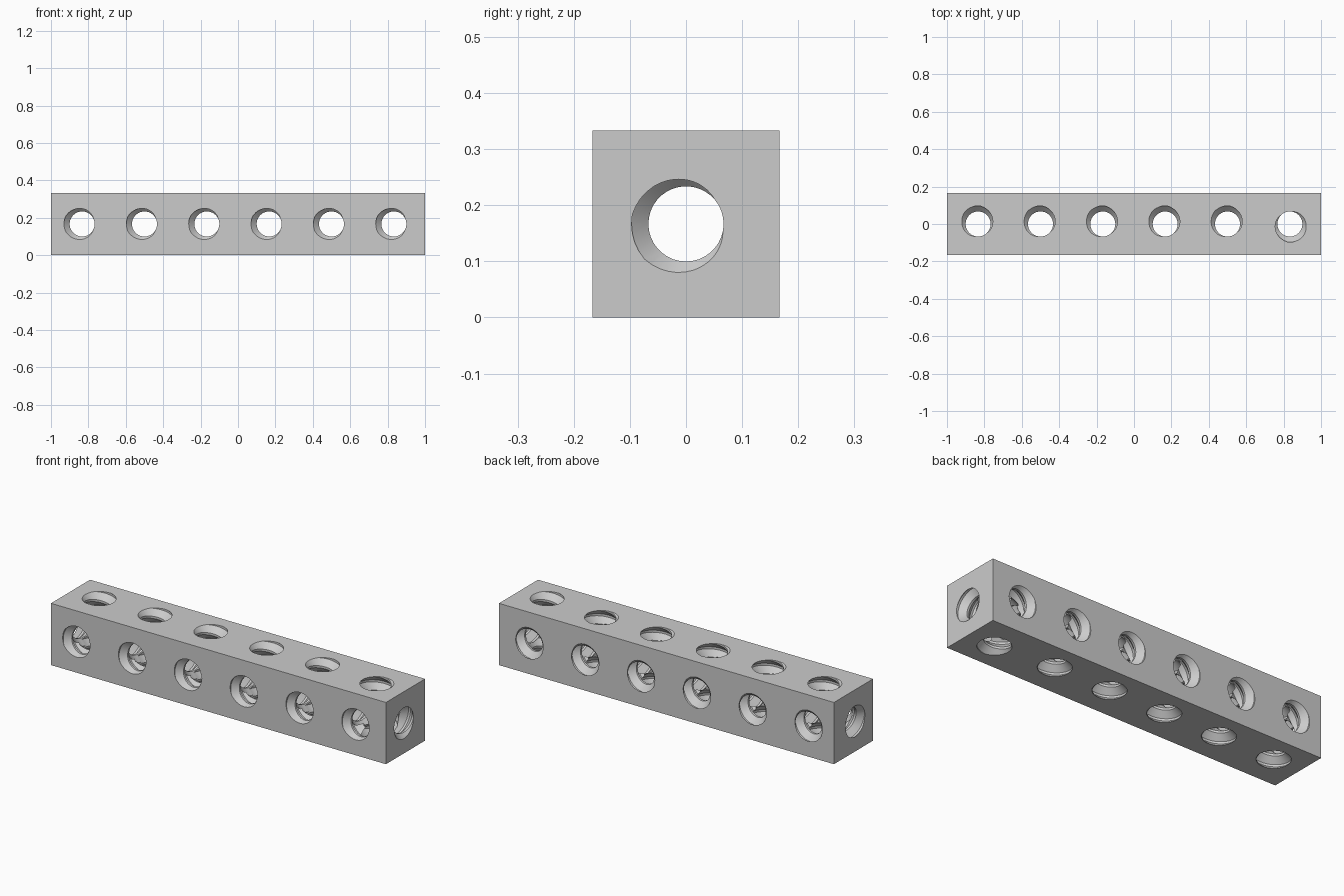
import bpy, bmesh
from math import pi, cos, sin, radians

if "Cube" in bpy.data.objects:
    bpy.data.objects.remove(bpy.data.objects["Cube"], do_unlink=True)

CELL = 1 / 3
COUNT = 6
PITCH = CELL / 4
SEGS = 36
MINOR, MAJOR = 0.067, 0.097
# One thread tooth: (height in pitches, radius)
TOOTH = [(-0.07, MINOR), (0.07, MINOR), (0.43, MAJOR), (0.57, MAJOR)]
K = len(TOOTH)


def add_rod(bm, place, half, face, groove_deg):
    """Threaded rod along t; its groove meets the plane t=face at groove_deg."""
    shift = (face - PITCH * (0.5 + groove_deg / 360)) % PITCH
    first = -int(half / PITCH) - 3
    rows = 2 * -first * K
    grid = []
    for m in range(rows + K):
        height, radius = TOOTH[m % K]
        row = []
        for i in range(SEGS):
            a = 2 * pi * i / SEGS
            t = (first + m // K + height + i / SEGS) * PITCH + shift
            row.append(bm.verts.new(place(radius * cos(a), radius * sin(a), t)))
        grid.append(row)

    def vert(m, i):
        # The last column joins the first one a full turn higher
        return grid[m][i] if i < SEGS else grid[m + K][0]

    last = rows - 1
    for m in range(last):
        for i in range(SEGS):
            bm.faces.new((vert(m, i), vert(m, i + 1), vert(m + 1, i + 1), vert(m + 1, i)))
    # Close both ends with a fan around the axis
    for m, t in ((0, first * PITCH), (last, (first + rows / K) * PITCH)):
        rim = [vert(m, i) for i in range(SEGS + 1)] + [grid[m + j][0] for j in range(K - 1, 0, -1)]
        hub = bm.verts.new(place(0, 0, t + shift))
        for j, v in enumerate(rim):
            bm.faces.new((hub, v, rim[(j + 1) % len(rim)]))


def finish(name, bm):
    # Drop unused vertices left past the top end
    bmesh.ops.delete(bm, geom=[v for v in bm.verts if not v.link_faces], context='VERTS')
    bmesh.ops.recalc_face_normals(bm, faces=bm.faces[:])
    mesh = bpy.data.meshes.new(name)
    bm.to_mesh(mesh)
    bm.free()
    obj = bpy.data.objects.new(name, mesh)
    bpy.context.collection.objects.link(obj)
    return obj


# Square beam
bpy.ops.mesh.primitive_cube_add(size=1, location=(0, 0, CELL / 2))
beam = bpy.context.object
beam.name = "threaded_beam"
beam.scale = (COUNT * CELL, CELL, CELL)
bpy.ops.object.transform_apply(location=True, scale=True)

grey = bpy.data.materials.new("grey")
grey.use_nodes = True
color = (0.6, 0.6, 0.6, 1)
grey.diffuse_color = color
grey.node_tree.nodes["Principled BSDF"].inputs["Base Color"].default_value = color
beam.data.materials.append(grey)

# Threaded hole cutters: one lengthwise, one per cell across and upright
mid = CELL / 2
centres = [(i - (COUNT - 1) / 2) * CELL for i in range(COUNT)]
long_bm, cross_bm, upright_bm = bmesh.new(), bmesh.new(), bmesh.new()
add_rod(long_bm, lambda a, b, t: (t, a, mid + b), 1, 1, 195)
for n, cx in enumerate(centres):
    add_rod(cross_bm, lambda a, b, t: (cx + b, t, mid + a), mid, -mid, 270)
    add_rod(upright_bm, lambda a, b, t: (cx + a, b, mid + t), mid, mid,
            290 if n == COUNT - 1 else 110)

for name, bm in (("long_hole", long_bm), ("cross_holes", cross_bm), ("upright_holes", upright_bm)):
    cutter = finish(name, bm)
    cutter.hide_render = True
    mod = beam.modifiers.new(name, 'BOOLEAN')
    mod.operation = 'DIFFERENCE'
    mod.solver = 'EXACT'
    mod.object = cutter
    bpy.context.view_layer.objects.active = beam
    bpy.ops.object.modifier_apply(modifier=mod.name)
    bpy.data.objects.remove(cutter, do_unlink=True)

bpy.ops.object.select_all(action='DESELECT')
beam.select_set(True)
bpy.ops.object.shade_smooth_by_angle(angle=radians(30))
